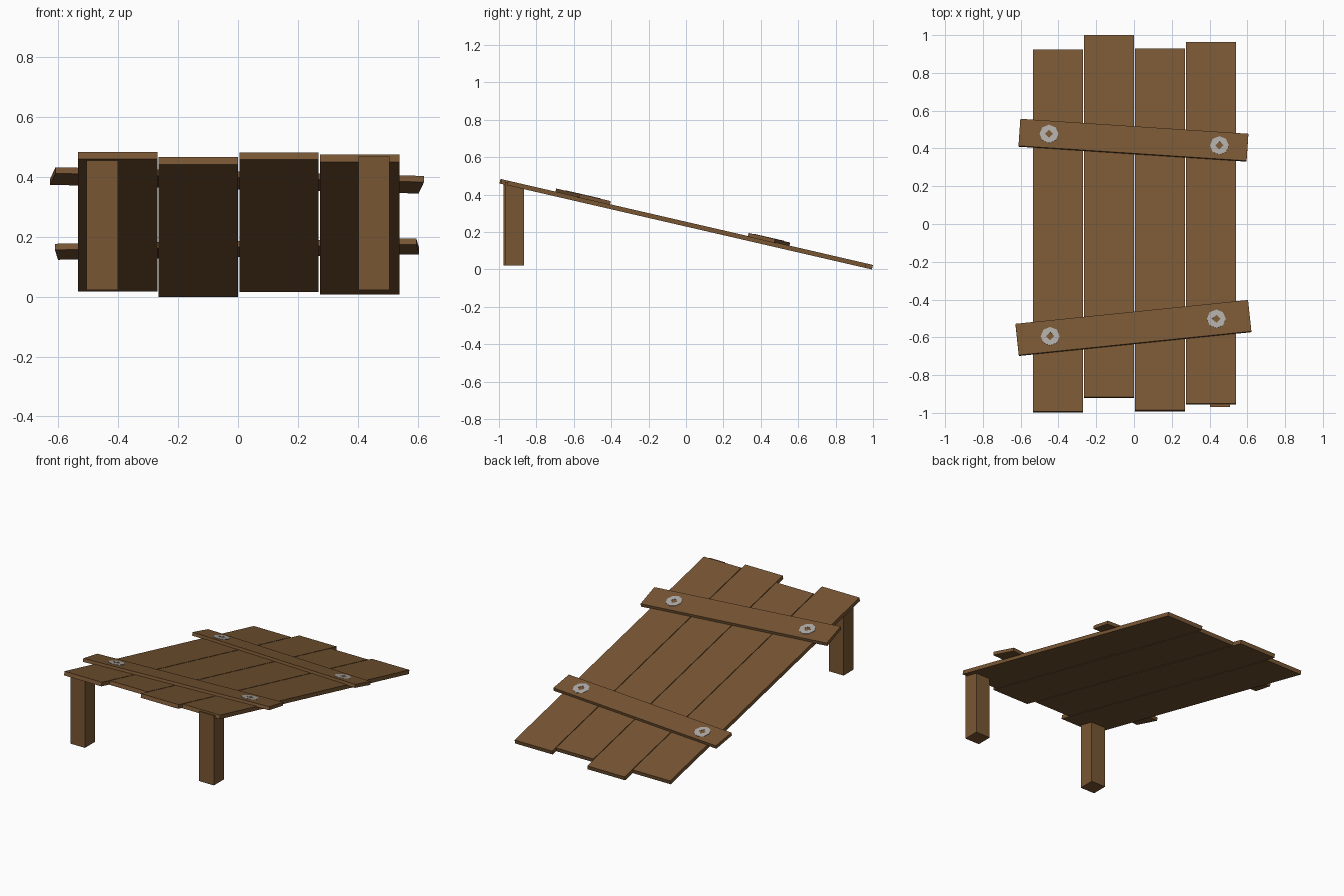
import bpy, bmesh, math
from mathutils import Matrix, Vector

if "Cube" in bpy.data.objects:
    bpy.data.objects.remove(bpy.data.objects["Cube"])

A = math.radians(13.0)                     # slope of the ramp
CA = math.cos(A)
# Local frame of the ramp: z = 0 is the top face of the planks
RAMP = Matrix.Translation((0, 0, 0.255)) @ Matrix.Rotation(-A, 4, 'X')


def material(name, rgb):
    m = bpy.data.materials.new(name)
    m.diffuse_color = (*rgb, 1)
    m.use_nodes = True
    m.node_tree.nodes["Principled BSDF"].inputs["Base Color"].default_value = m.diffuse_color
    return m


WOOD = material("brown wood", (0.19, 0.094, 0.034))
STEEL = material("grey steel", (0.42, 0.40, 0.38))


def finish(name, bm, mat, matrix=Matrix()):
    bmesh.ops.transform(bm, matrix=matrix, verts=bm.verts)
    bmesh.ops.recalc_face_normals(bm, faces=bm.faces)
    me = bpy.data.meshes.new(name)
    bm.to_mesh(me)
    bm.free()
    me.materials.append(mat)
    ob = bpy.data.objects.new(name, me)
    bpy.context.collection.objects.link(ob)
    return ob


def box(size, center):
    bm = bmesh.new()
    bmesh.ops.create_cube(bm, size=1)
    bmesh.ops.scale(bm, vec=size, verts=bm.verts)
    bmesh.ops.translate(bm, vec=center, verts=bm.verts)
    return bm


# Four long planks, staggered along the slope
T = 0.025
for i, y in enumerate((-0.034, 0.042, -0.028, 0.007)):
    x = -0.402 + i * 0.2695
    finish(f"plank_{i + 1}", box((0.265, 1.966, T), (x, y / CA, -T / 2)), WOOD, RAMP)

# Two crooked crossbars lying on the planks
BAR_TOP = 0.017
for name, y, length, width, turn in (("back_crossbar", 0.442, 1.21, 0.147, -3.85),
                                     ("front_crossbar", -0.552, 1.238, 0.171, 6.0)):
    place = RAMP @ Matrix.Translation((-0.003, y / CA, 0)) @ Matrix.Rotation(math.radians(turn), 4, 'Z')
    finish(name, box((length, width, 0.021), (0, 0, BAR_TOP - 0.0105)), WOOD, place)


# Flat eight-sided nail heads with a diamond-shaped hole
def nail(name, x, y):
    bm = bmesh.new()
    outer, inner = [], []
    for k in range(8):
        a = k * math.pi / 4
        d = Vector((math.cos(a), math.sin(a), 0))
        outer.append(bm.verts.new(d * 0.05))
        inner.append(bm.verts.new(d * (0.022 if k % 2 == 0 else 0.022 * math.cos(math.pi / 4))))
    for k in range(8):
        n = (k + 1) % 8
        bm.faces.new((outer[k], outer[n], inner[n], inner[k]))
    up = bmesh.ops.extrude_face_region(bm, geom=bm.faces[:])
    verts = [g for g in up["geom"] if isinstance(g, bmesh.types.BMVert)]
    bmesh.ops.translate(bm, vec=(0, 0, 0.004), verts=verts)
    finish(name, bm, STEEL, RAMP @ Matrix.Translation((x, y / CA, BAR_TOP - 0.002)))


for i, (x, y) in enumerate(((-0.45, 0.473), (0.452, 0.412), (-0.444, -0.598), (0.436, -0.506))):
    nail(f"nail_head_{i + 1}", x, y)

# Two front legs, tops cut to the slope inside the planks
for name, x, y in (("left_leg", -0.4535, -0.924), ("right_leg", 0.455, -0.917)):
    bm = box((0.104, 0.102, 1), (x, y, 0.5))
    for v in bm.verts:
        v.co.z = 0.022 if v.co.z < 0.5 else 0.245 - math.tan(A) * v.co.y
    finish(name, bm, WOOD)
